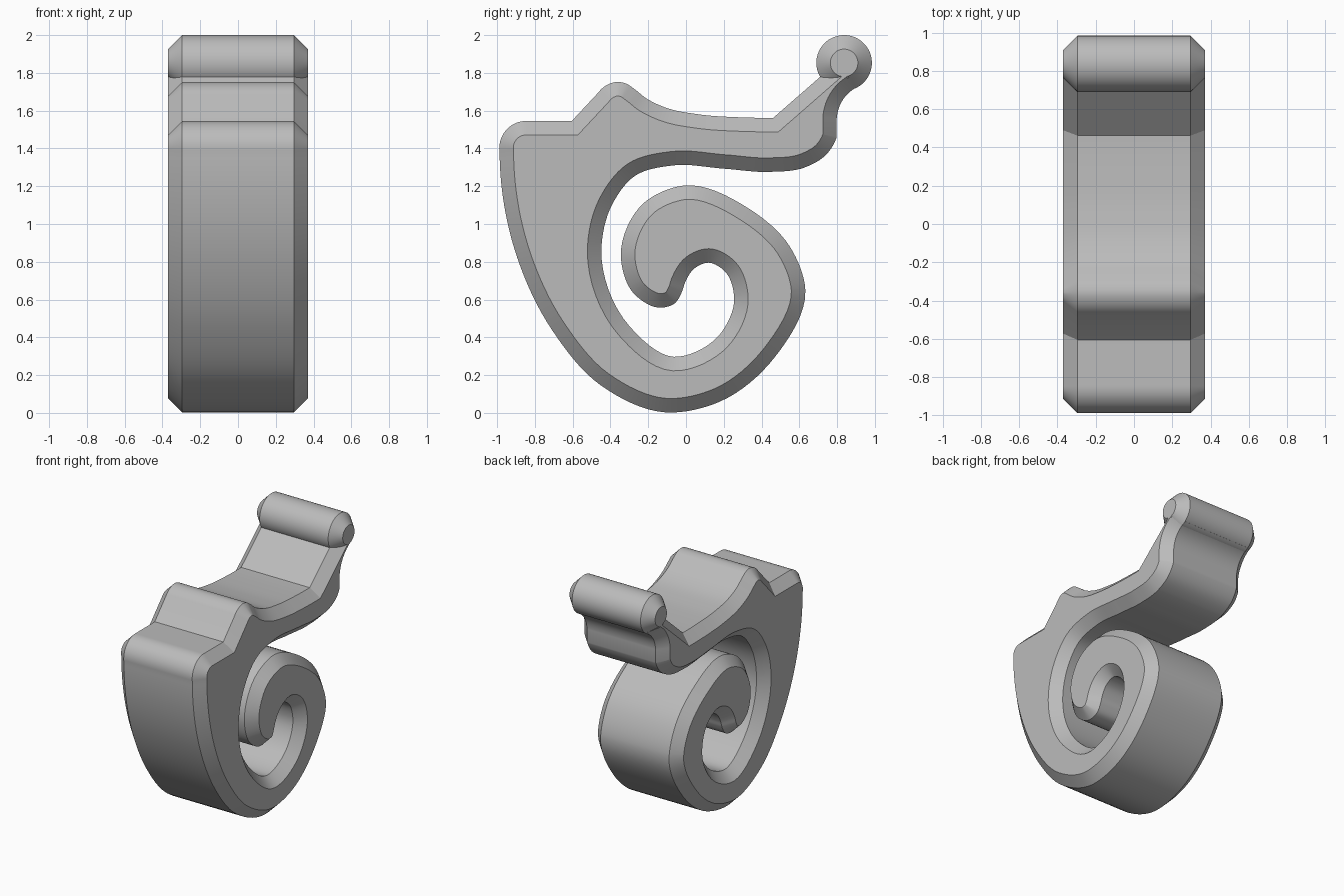
import bpy
import bmesh
import math
from mathutils import Vector
from mathutils.geometry import interpolate_bezier, delaunay_2d_cdt

HALF_WIDTH = 0.37
CHAMFER = 0.074
STEPS = 8

cube = bpy.data.objects.get("Cube")
if cube:
    bpy.data.objects.remove(cube, do_unlink=True)

grey = bpy.data.materials.new("plain grey")
grey.use_nodes = True
colour = (0.5, 0.5, 0.5, 1)
grey.diffuse_color = colour
grey.node_tree.nodes["Principled BSDF"].inputs["Base Color"].default_value = colour


def smooth_chain(points):
    """Sample a smooth curve through the points; two points give a straight line."""
    pts = [Vector(p) for p in points]
    if len(pts) == 2:
        return pts
    spans = [(b - a).length for a, b in zip(pts, pts[1:])]
    slopes = [(b - a) / d for a, b, d in zip(pts, pts[1:], spans)]
    inner = [(slopes[i] * spans[i + 1] + slopes[i + 1] * spans[i]) / (spans[i] + spans[i + 1])
             for i in range(len(slopes) - 1)]
    tangents = [2 * slopes[0] - inner[0]] + inner + [2 * slopes[-1] - inner[-1]]
    result = []
    for i, d in enumerate(spans):
        a, b = pts[i], pts[i + 1]
        curve = interpolate_bezier(a, a + tangents[i] * d / 3,
                                   b - tangents[i + 1] * d / 3, b, STEPS + 1)
        result += [Vector(p[:2]) for p in curve[:-1]]
    return result + [pts[-1]]


def inset_outline(outline, amount):
    """Move a counter-clockwise outline inwards with mitred corners."""
    result = []
    for i, p in enumerate(outline):
        before = (p - outline[i - 1]).normalized()
        after = (outline[(i + 1) % len(outline)] - p).normalized()
        n1, n2 = Vector((-before.y, before.x)), Vector((-after.y, after.x))
        result.append(p + (n1 + n2) * amount / max(1 + n1.dot(n2), 0.3))
    return result


def chamfered_slab(name, outline):
    """Extrude a side outline across the width with chamfered rims."""
    rim = inset_outline(outline, CHAMFER)
    flat = HALF_WIDTH - CHAMFER
    bm = bmesh.new()
    rings = [[bm.verts.new((x, p.x, p.y)) for p in loop]
             for x, loop in ((-HALF_WIDTH, rim), (-flat, outline),
                             (flat, outline), (HALF_WIDTH, rim))]
    for low, high in zip(rings, rings[1:]):
        for i in range(len(low)):
            bm.faces.new((low[i - 1], low[i], high[i], high[i - 1]))
    # flat side caps, triangulated inside the rim only
    edges = [(i, (i + 1) % len(rim)) for i in range(len(rim))]
    points, _, triangles, *_ = delaunay_2d_cdt(rim, edges, [], 1, 1e-5)
    for x, order in ((-HALF_WIDTH, -1), (HALF_WIDTH, 1)):
        cap = [bm.verts.new((x, p.x, p.y)) for p in points]
        for triangle in triangles:
            bm.faces.new([cap[i] for i in triangle][::order])
    bmesh.ops.remove_doubles(bm, verts=bm.verts, dist=1e-4)
    mesh = bpy.data.meshes.new(name)
    bm.to_mesh(mesh)
    bm.free()
    mesh.materials.append(grey)
    obj = bpy.data.objects.new(name, mesh)
    bpy.context.collection.objects.link(obj)
    bpy.ops.object.select_all(action='DESELECT')
    obj.select_set(True)
    bpy.context.view_layer.objects.active = obj
    bpy.ops.object.shade_smooth_by_angle(angle=math.radians(25))


# Side outline of the scroll (y, z), split into chains at its corners
chains = [
    # flat front shoulder and its rounded edge
    [(-.605, 1.545), (-.84, 1.545)],
    [(-.84, 1.545), (-.9, 1.535), (-.95, 1.5), (-.98, 1.45), (-.987, 1.38)],
    # outer belly, curl and tip, then back along the slot to the neck
    [(-.987, 1.38), (-.969, 1.14), (-.893, .82), (-.71, .44), (-.45, .145),
     (-.11, .003), (.18, .06), (.47, .295), (.632, .65), (.55, .88),
     (.335, 1.08), (-.015, 1.203), (-.225, 1.11), (-.345, .835),
     (-.27, .625), (-.13, .557), (-.06, .58), (-.022, .64), (-.005, .69),
     (.045, .765), (.12, .795), (.205, .75), (.255, .61), (.165, .4),
     (-.065, .297), (-.3, .46), (-.448, .86), (-.39, 1.105), (-.27, 1.255),
     (-.07, 1.31), (.2, 1.293), (.44, 1.276), (.63, 1.3), (.745, 1.37),
     (.798, 1.46)],
    # back of the neck, ending inside the roll
    [(.798, 1.46), (.798, 1.56)],
    [(.798, 1.56), (.832, 1.66), (.925, 1.735)],
    [(.93, 1.79), (.86, 1.91)],
    # sloped front of the neck
    [(.86, 1.91), (.462, 1.562)],
    # saddle and crest
    [(.462, 1.562), (.28, 1.565), (.07, 1.58), (-.11, 1.617), (-.21, 1.665),
     (-.27, 1.712), (-.315, 1.742), (-.36, 1.752), (-.42, 1.735),
     (-.465, 1.695)],
]
outline = []
for chain in chains:
    for p in smooth_chain(chain):
        if not outline or (p - outline[-1]).length > 1e-4:
            outline.append(p)
chamfered_slab("scroll_body", outline)

# Round roll at the top of the neck
centre, radius, sides = Vector((.837, 1.853)), .147, 64
circle = [centre + radius * Vector((math.cos(a), math.sin(a)))
          for a in (math.tau * i / sides for i in range(sides))]
chamfered_slab("top_roll", circle)
